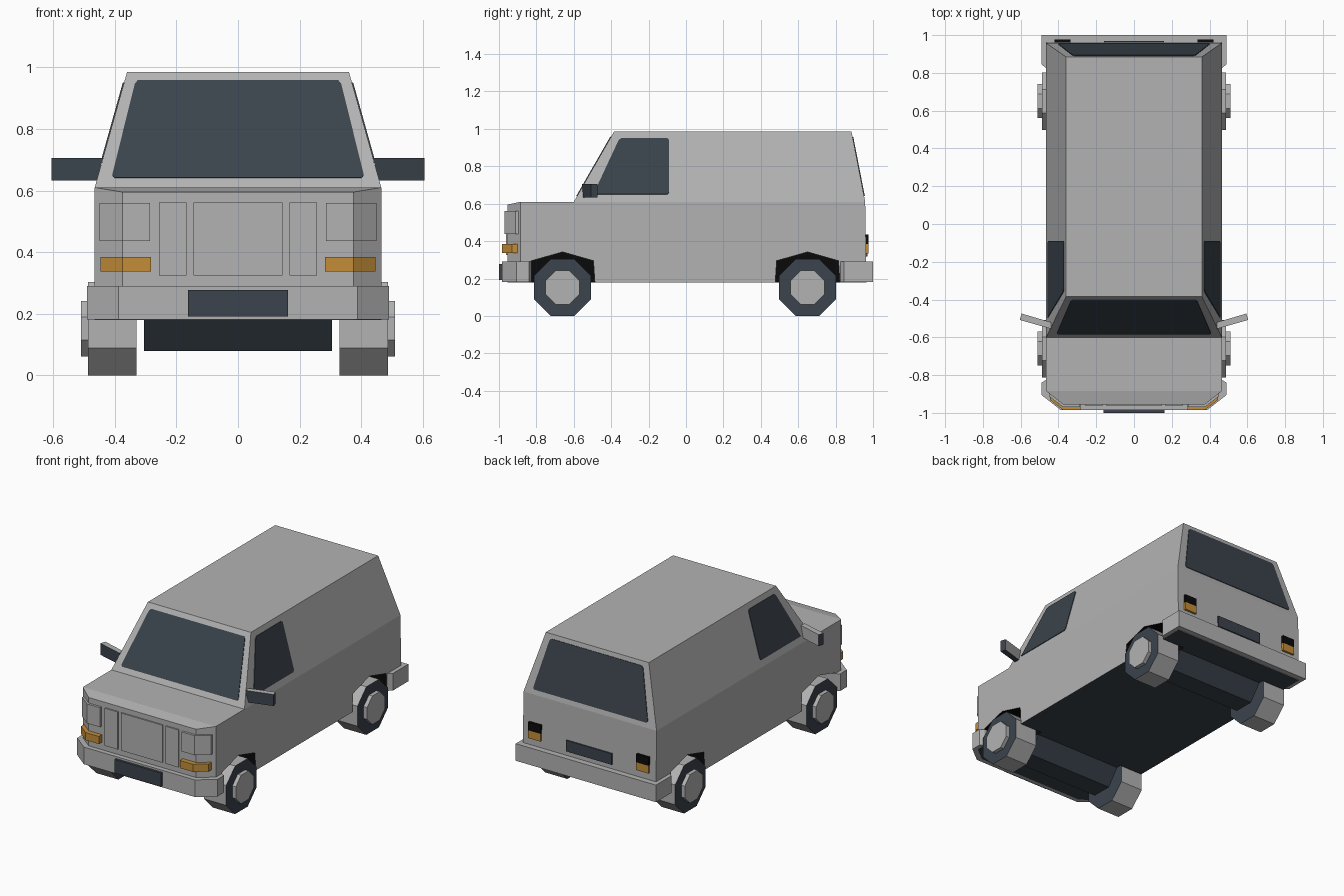
import bpy, bmesh, math
from mathutils import Vector

if "Cube" in bpy.data.objects:
    bpy.data.objects.remove(bpy.data.objects["Cube"])


def material(name, rgb):
    m = bpy.data.materials.new(name)
    m.diffuse_color = (*rgb, 1)
    m.use_nodes = True
    m.node_tree.nodes["Principled BSDF"].inputs["Base Color"].default_value = m.diffuse_color
    return m


GREY = material("body grey", (0.45, 0.45, 0.45))
SLATE = material("dark slate", (0.043, 0.057, 0.072))
BLACK = material("black", (0.003, 0.003, 0.003))
AMBER = material("amber", (0.55, 0.27, 0.04))


def finish(name, bm, mats, rule=None):
    bmesh.ops.recalc_face_normals(bm, faces=bm.faces)
    bm.normal_update()
    if rule:
        for f in bm.faces:
            f.material_index = rule(f)
    me = bpy.data.meshes.new(name)
    bm.to_mesh(me)
    bm.free()
    for m in mats:
        me.materials.append(m)
    ob = bpy.data.objects.new(name, me)
    bpy.context.collection.objects.link(ob)
    return ob


def hull_bm(points):
    bm = bmesh.new()
    for p in points:
        bm.verts.new(p)
    bmesh.ops.convex_hull(bm, input=bm.verts[:])
    bmesh.ops.dissolve_limit(bm, angle_limit=0.01, verts=bm.verts[:], edges=bm.edges[:])
    return bm


def hull(name, points, mats, rule=None):
    return finish(name, hull_bm(points), mats, rule)


def slab(name, outline, z0, z1, mats, rule=None, s=1):
    """Plan outline (x, y) raised between two heights; s mirrors x."""
    return hull(name, [(s * x, y, z) for x, y in outline for z in (z0, z1)], mats, rule)


def box(name, x0, x1, y0, y1, z0, z1, mat):
    return slab(name, [(x0, y0), (x1, y0), (x1, y1), (x0, y1)], z0, z1, [mat])


def plate(name, points, mat, t=0.004):
    """Thin panel lying on a sloped surface."""
    p = [Vector(q) for q in points]
    n = (p[1] - p[0]).cross(p[2] - p[0]).normalized() * t
    return hull(name, [q + n for q in p] + [q - n for q in p], [mat])


# Body: lower shell with clipped front corners, cabin extruded from its top
half = [(0.375, -0.955, 0.595), (0.465, -0.885, 0.61), (0.465, 0.958, 0.61)]
pts = []
for x, y, z in half:
    for s in (1, -1):
        pts += [(s * x, y, z), (s * x, 0.965 if y > 0 else y, 0.18)]
bm = hull_bm(pts)
bmesh.ops.bisect_plane(bm, geom=bm.verts[:] + bm.edges[:] + bm.faces[:],
                       plane_co=(0, -0.6, 0), plane_no=(0, 1, 0))
bm.normal_update()
top = [f for f in bm.faces if abs(f.normal.z) > 0.99
       and f.calc_center_median().y > -0.5 and f.calc_center_median().z > 0.5]
roof = bmesh.ops.extrude_discrete_faces(bm, faces=top)["faces"]
for v in {v for f in roof for v in f.verts}:
    v.co = (math.copysign(0.36, v.co.x), 0.885 if v.co.y > 0 else -0.385, 0.985)
bmesh.ops.remove_doubles(bm, verts=bm.verts[:], dist=1e-5)
body = finish("van_body", bm, [GREY, SLATE, BLACK], lambda f: 1 if f.normal.z < -0.9 else 0)

# Wheel arches
AXLES = (-0.66, 0.65)
ARCH = [(-0.178, 0.1), (-0.165, 0.295), (0, 0.342), (0.165, 0.295), (0.178, 0.1)]
for cy in AXLES:
    for s in (1, -1):
        cutter = hull("arch_cutter", [(s * x, cy + y, z) for y, z in ARCH for x in (0.306, 0.6)],
                      [GREY, SLATE, BLACK], lambda f: 2)
        cutter.hide_render = True
        mod = body.modifiers.new("arch", 'BOOLEAN')
        mod.operation = 'DIFFERENCE'
        mod.solver = 'EXACT'
        mod.object = cutter
        bpy.context.view_layer.objects.active = body
        bpy.ops.object.modifier_apply(modifier=mod.name)
        bpy.data.objects.remove(cutter)


# Wheels and axle housings
def octagon(r, cy, x0, x1):
    c = r / math.cos(math.pi / 8)
    return [(x, cy + c * math.cos(a), 0.152 + c * math.sin(a))
            for a in [math.pi / 8 + i * math.pi / 4 for i in range(8)] for x in (x0, x1)]


for cy in AXLES:
    for s in (1, -1):
        hull("tyre", octagon(0.152, cy, s * 0.33, s * 0.486), [GREY, SLATE],
             lambda f: 1 if abs(f.normal.x) > 0.5 else 0)
        hull("hub", octagon(0.09, cy, s * 0.45, s * 0.51), [GREY])
    hull("axle_housing", [(x, cy + s * y, z) for x in (-0.305, 0.305) for s in (1, -1)
                          for y, z in ((0.065, 0.08), (0.15, 0.19))], [SLATE])

# Bumpers and number plates
fb = [(0.465, -0.825), (0.49, -0.84), (0.49, -0.905), (0.388, -0.985)]
rb = [(0.465, 0.825), (0.49, 0.845), (0.49, 1.0)]
for name, o in (("front_bumper", fb), ("rear_bumper", rb)):
    slab(name, o + [(-x, y) for x, y in o], 0.182, 0.29, [GREY])
box("front_plate", -0.162, 0.162, -1.0, -0.98, 0.192, 0.278, SLATE)
box("rear_plate", -0.16, 0.16, 0.955, 0.97, 0.318, 0.388, SLATE)

# Grille panels
box("grille_centre", -0.145, 0.145, -0.963, -0.95, 0.325, 0.562, GREY)

# Paired details
for s in (1, -1):
    a, b = sorted((s * 0.167, s * 0.257))
    box("grille_side", a, b, -0.963, -0.95, 0.325, 0.562, GREY)
    slab("headlight", [(0.285, -0.94), (0.285, -0.97), (0.375, -0.97), (0.45, -0.912),
                       (0.45, -0.89)], 0.437, 0.56, [GREY], s=s)
    slab("indicator", [(0.283, -0.94), (0.283, -0.985), (0.375, -0.985), (0.446, -0.93),
                       (0.446, -0.89)], 0.337, 0.385, [AMBER], s=s)
    a, b = sorted((s * 0.335, s * 0.42))
    box("tail_light", a, b, 0.95, 0.976, 0.384, 0.436, BLACK)
    box("rear_indicator", a, b, 0.95, 0.976, 0.335, 0.384, AMBER)
    slab("mirror", [(0.44, -0.555), (0.44, -0.52), (0.595, -0.474), (0.605, -0.508)],
         0.632, 0.705, [SLATE, GREY],
         lambda f: 1 if f.normal.z > 0.5 or f.normal.y > 0.5 else 0, s)


# Windows on the sloped cabin faces
def slope(z, low, high):
    return low + (z - 0.61) / 0.375 * (high - low)


def across(rows, low, high):
    ring = [(x, slope(z, low, high), z) for x, z in rows]
    return ring + [(-x, y, z) for x, y, z in reversed(ring)]


shape = [(0.40, 0.64), (0.408, 0.65), (0.335, 0.945), (0.325, 0.957)]
plate("windscreen", across(shape, -0.6, -0.385), SLATE)
plate("rear_window", across([(x - 0.008, z) for x, z in shape], 0.958, 0.885), SLATE)
side = [(-0.495, 0.65), (-0.1, 0.65), (-0.09, 0.66), (-0.09, 0.94), (-0.1, 0.95),
        (-0.345, 0.95), (-0.36, 0.94)]
for s in (1, -1):
    plate("side_window", [(s * slope(z, 0.465, 0.36), y, z) for y, z in side], SLATE)
